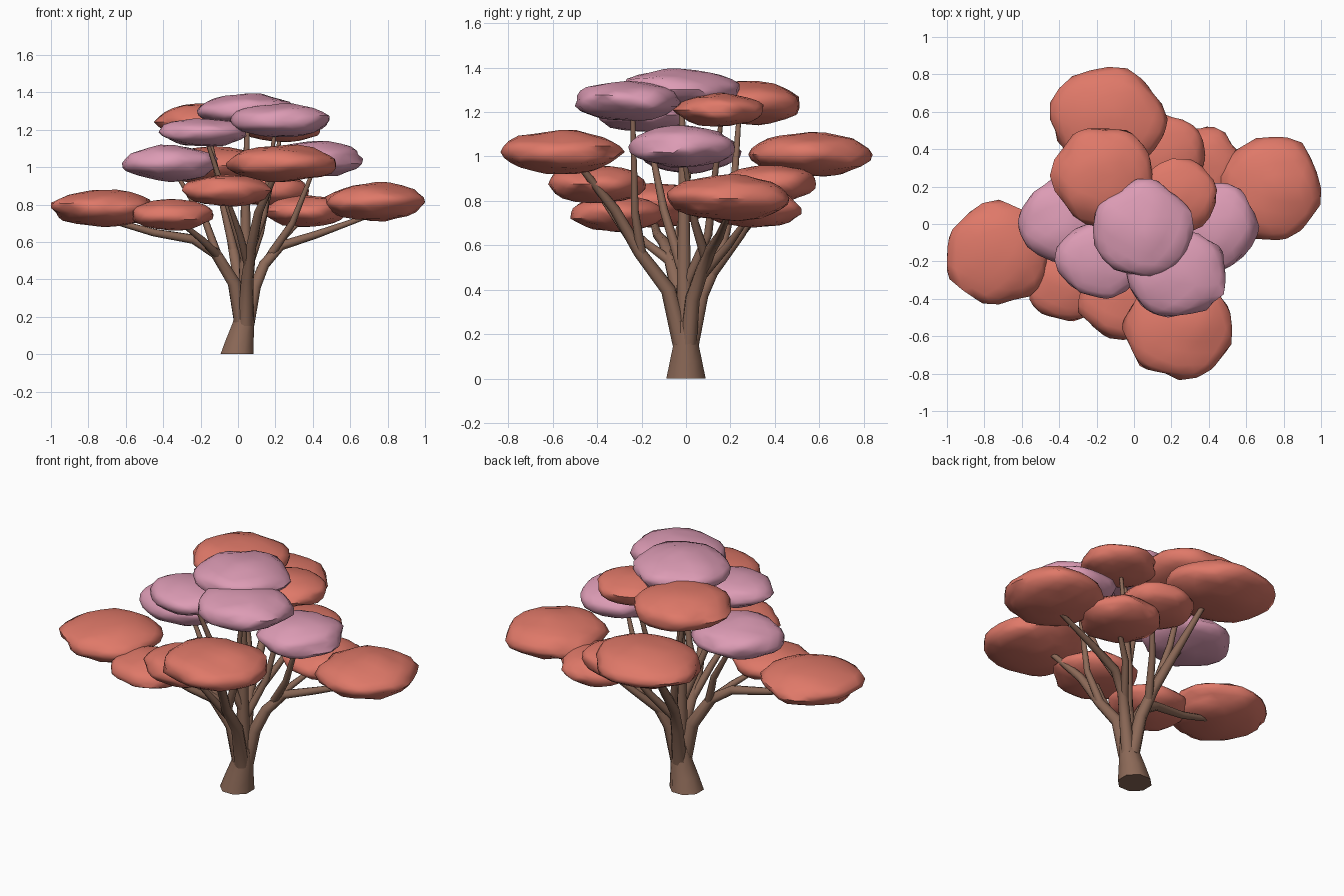
import bpy, bmesh, math
from mathutils import Vector, noise

cube = bpy.data.objects.get("Cube")
if cube:
    bpy.data.objects.remove(cube, do_unlink=True)


def material(name, rgb):
    m = bpy.data.materials.new(name)
    m.use_nodes = True
    m.diffuse_color = (*rgb, 1)
    bsdf = m.node_tree.nodes["Principled BSDF"]
    bsdf.inputs["Base Color"].default_value = (*rgb, 1)
    bsdf.inputs["Roughness"].default_value = 0.9
    return m


CORAL = material("coral_foliage", (0.74, 0.19, 0.14))
PINK = material("pink_foliage", (0.72, 0.33, 0.46))
BARK = material("brown_bark", (0.26, 0.14, 0.095))


def add(name, data, mat):
    ob = bpy.data.objects.new(name, data)
    bpy.context.collection.objects.link(ob)
    data.materials.append(mat)
    return ob


def smooth(ob, degrees):
    bpy.ops.object.select_all(action='DESELECT')
    ob.select_set(True)
    bpy.context.view_layer.objects.active = ob
    bpy.ops.object.shade_smooth_by_angle(angle=math.radians(degrees))


def foliage(name, mat, centre, half, seed):
    """Lumpy flattened ball, fitted exactly to its half sizes."""
    bm = bmesh.new()
    bmesh.ops.create_icosphere(bm, subdivisions=3, radius=1)
    offset = Vector((seed * 3.7, seed * 1.3, seed * 2.1))
    for v in bm.verts:
        v.co *= 1 + 0.13 * noise.noise(v.co * 1.9 + offset)
    for axis in range(3):
        values = [v.co[axis] for v in bm.verts]
        low, high = min(values), max(values)
        for v in bm.verts:
            t = 2 * (v.co[axis] - low) / (high - low) - 1
            v.co[axis] = centre[axis] + half[axis] * t
    mesh = bpy.data.meshes.new(name)
    bm.to_mesh(mesh)
    bm.free()
    smooth(add(name, mesh, mat), 50)


def branch(name, points):
    """Tapered limb; each point is x, y, z, radius."""
    cu = bpy.data.curves.new(name, 'CURVE')
    cu.dimensions = '3D'
    cu.bevel_depth = 1
    cu.bevel_resolution = 2
    cu.use_fill_caps = True
    sp = cu.splines.new('POLY')
    sp.points.add(len(points) - 1)
    for p, (x, y, z, r) in zip(sp.points, points):
        p.co = (x, y, z, 1)
        p.radius = r
    sp.use_smooth = True
    add(name, cu, BARK)


# Flared trunk: stacked eight-sided rings as (x, z, x radius, y radius)
bm = bmesh.new()
rings = []
for x, z, rx, ry in [(-.005, 0, .096, .096), (.01, .08, .08, .078),
                     (.03, .17, .062, .058), (.036, .26, .052, .046)]:
    rings.append([bm.verts.new((x + rx * math.cos(a), ry * math.sin(a), z))
                  for a in [math.tau * (i + .5) / 8 for i in range(8)]])
for lower, upper in zip(rings, rings[1:]):
    for i in range(8):
        j = (i + 1) % 8
        bm.faces.new((lower[i], lower[j], upper[j], upper[i]))
bm.faces.new(rings[0][::-1])
bm.faces.new(rings[-1])
mesh = bpy.data.meshes.new("trunk")
bm.to_mesh(mesh)
bm.free()
smooth(add("trunk", mesh, BARK), 50)

# Main limbs rising out of the trunk
branch("left_limb", [(.05, .01, .16, .04), (.09, .03, .36, .034), (.14, .07, .48, .03),
                     (.23, .11, .58, .026), (.42, .15, .64, .021), (.7, .19, .74, .012)])
branch("right_limb", [(.02, -.01, .16, .042), (-.02, -.03, .38, .037), (-.12, -.07, .54, .031),
                      (-.24, -.1, .615, .026), (-.45, -.13, .65, .021), (-.7, -.15, .72, .014)])
branch("front_limb", [(.04, -.02, .16, .042), (.05, -.08, .4, .034), (.07, -.21, .57, .028),
                      (.11, -.32, .76, .024), (.2, -.48, .96, .014)])
branch("back_limb", [(.03, .02, .16, .042), (.01, .07, .38, .034), (-.02, .14, .53, .029),
                     (-.05, .28, .7, .024), (-.1, .48, .95, .014)])
branch("centre_limb", [(.035, 0, .16, .045), (.04, -.01, .5, .033),
                       (.04, -.01, .8, .026), (.05, -.02, 1.26, .012)])

# Thinner branches: each forks from a limb and bends once
TWIGS = [
    ("left_back", (.12, .06, .45), (.22, .19, .6), (.36, .29, .74)),
    ("left_upper", (.18, .09, .54), (.29, .04, .7), (.41, -.01, 1.0)),
    ("right_upper", (-.11, -.06, .53), (-.17, -.02, .7), (-.34, .02, .98)),
    ("right_front", (-.1, -.06, .52), (-.19, -.18, .61), (-.34, -.3, .73)),
    ("front_lower", (.06, -.12, .45), (.01, -.26, .64), (-.06, -.4, .84)),
    ("front_tall", (.07, -.2, .56), (.14, -.23, .75), (.2, -.24, 1.22)),
    ("right_tall", (.04, -.02, .5), (-.04, -.1, .76), (-.17, -.18, 1.15)),
    ("back_lower", (-.01, .11, .46), (.08, .25, .65), (.17, .36, .84)),
    ("back_tall", (-.02, .15, .54), (-.08, .21, .8), (-.16, .24, 1.2)),
    ("left_tall", (.04, 0, .42), (.12, .1, .65), (.23, .16, 1.18)),
]
for name, start, bend, end in TWIGS:
    branch(name + "_branch", [(*start, .024), (*bend, .019), (*end, .01)])

# Foliage pads: centre and half size
PADS = [
    ("right_wide", CORAL, (-.73, -.15, .78), (.27, .28, .1)),
    ("left_wide", CORAL, (.73, .19, .815), (.27, .275, .105)),
    ("back_wide", CORAL, (-.135, .56, 1.01), (.315, .28, .1)),
    ("front_wide", CORAL, (.23, -.555, 1.02), (.295, .28, .1)),
    ("back_high", CORAL, (-.175, .25, 1.24), (.275, .26, .1)),
    ("left_high", CORAL, (.235, .145, 1.21), (.21, .205, .075)),
    ("back_low", CORAL, (.17, .38, .875), (.21, .205, .085)),
    ("left_low", CORAL, (.36, .3, .765), (.23, .22, .085)),
    ("right_low", CORAL, (-.35, -.31, .745), (.22, .21, .085)),
    ("front_low", CORAL, (-.06, -.4, .875), (.24, .22, .085)),
    ("right_middle", PINK, (-.365, .015, 1.02), (.255, .235, .1)),
    ("left_middle", PINK, (.43, -.02, 1.045), (.24, .24, .095)),
    ("right_high", PINK, (-.19, -.19, 1.185), (.235, .21, .075)),
    ("front_high", PINK, (.225, -.26, 1.25), (.265, .24, .09)),
    ("crown", PINK, (.05, -.02, 1.305), (.27, .26, .09)),
]
for seed, (name, mat, centre, half) in enumerate(PADS):
    foliage(name + "_foliage", mat, centre, half, seed + 1)
